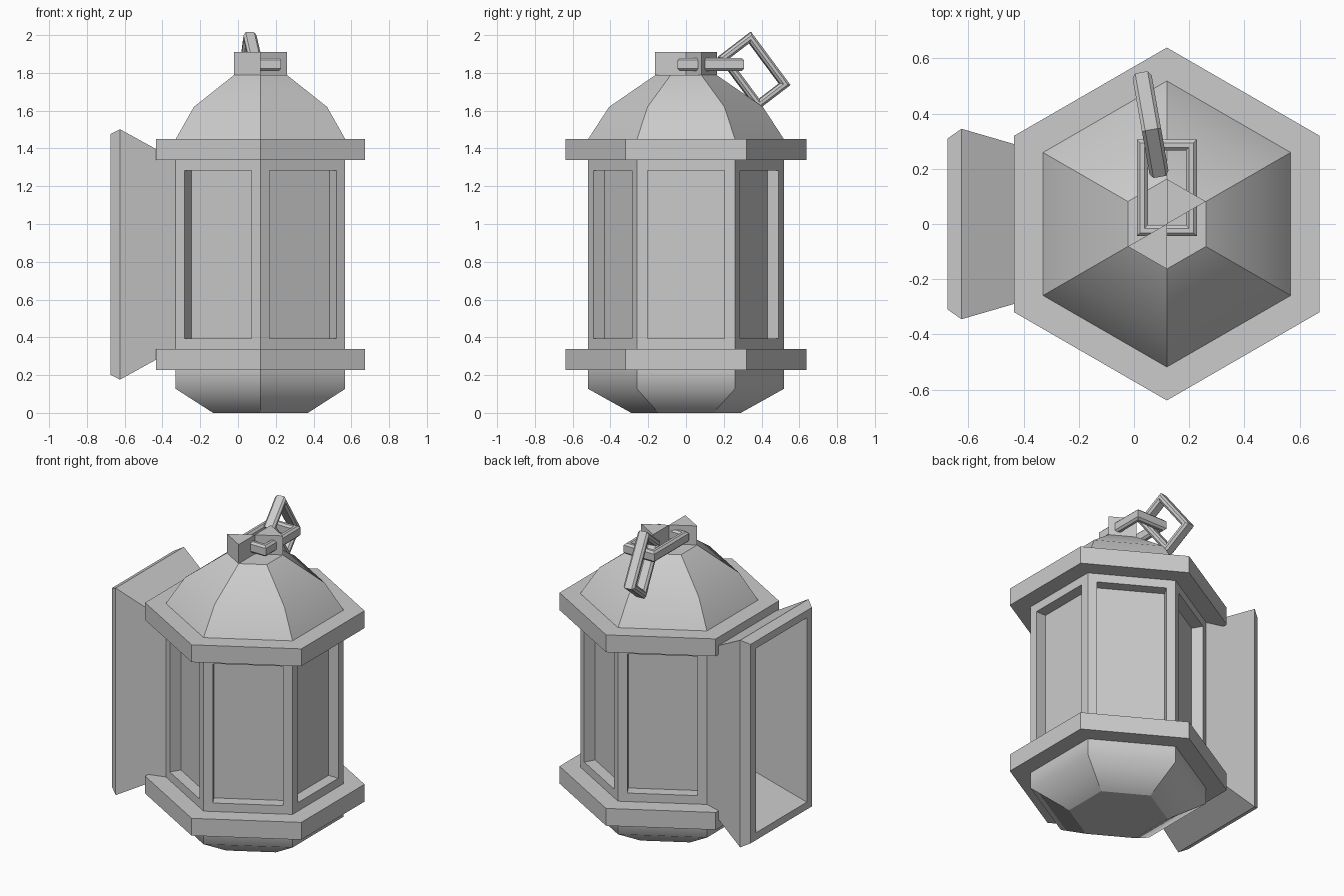
import bpy, bmesh
from math import radians, sin, cos, copysign
from mathutils import Matrix, Vector, Euler

if "Cube" in bpy.data.objects:
    bpy.data.objects.remove(bpy.data.objects["Cube"])

CX = 0.119                      # axis of the hexagonal lantern
ZC = 0.839                      # mid height of the side panels


def finish(name, bm):
    bmesh.ops.recalc_face_normals(bm, faces=bm.faces)
    me = bpy.data.meshes.new(name)
    bm.to_mesh(me)
    bm.free()
    ob = bpy.data.objects.new(name, me)
    bpy.context.collection.objects.link(ob)
    return ob


def hex_point(i, r, z):
    a = radians(30 + 60 * i)
    return Vector((CX + r * cos(a), r * sin(a), z))


# Lantern shell: base, collars, walls and roof as one six-sided profile
profile = [(.29, 0), (.518, .127), (.518, .228), (.639, .228), (.639, .339),
           (.518, .339), (.518, 1.339), (.639, 1.339), (.639, 1.45),
           (.518, 1.45), (.407, 1.62), (.163, 1.788)]
bm = bmesh.new()
rings = [[bm.verts.new(hex_point(i, r, z)) for i in range(6)] for r, z in profile]
walls = []
for k, (lo, hi) in enumerate(zip(rings, rings[1:])):
    for i in range(6):
        j = (i + 1) % 6
        f = bm.faces.new((lo[i], lo[j], hi[j], hi[i]))
        if k == 5:
            walls.append(f)
bm.faces.new(rings[0][::-1])
bm.faces.new(rings[-1])
bm.normal_update()

# Recessed windows on five walls
opening = min(walls, key=lambda f: f.calc_center_median().x)
for f in walls:
    if f is not opening:
        bmesh.ops.inset_individual(bm, faces=[f], thickness=.077, depth=0)
        out = bmesh.ops.extrude_discrete_faces(bm, faces=[f])["faces"][0]
        n = f.normal.copy() if f.is_valid else out.normal.copy()
        c = out.calc_center_median() - Vector((CX, 0, ZC))
        n = Vector((c.x, c.y, 0)).normalized()
        bmesh.ops.translate(bm, verts=out.verts[:], vec=-.07 * n)

# Flared hollow opening on the left wall
face = opening
for x, hy, hz in [(-.625, .345, .663), (-.675, .31, .637),
                  (-.675, .258, .59), (CX - .449 + .07, .183, .423)]:
    face = bmesh.ops.extrude_discrete_faces(bm, faces=[face])["faces"][0]
    for v in face.verts:
        v.co = (x, copysign(hy, v.co.y), ZC + copysign(hz, v.co.z - ZC))

# Soft shading across the base and roof bends only
for f in bm.faces:
    f.smooth = True
for e in bm.edges:
    e.smooth = any(all(abs(v.co.z - z) < 1e-4 for v in e.verts) for z in (.127, 1.62))
finish("lantern_shell", bm)

# Two wedge-shaped lugs on the roof
for name, i in (("back_lug", 0), ("front_lug", 3)):
    bm = bmesh.new()
    tri = [Vector((CX, 0, 1.788)), hex_point(i, .163, 1.788), hex_point(i + 1, .163, 1.788)]
    f = bm.faces.new([bm.verts.new(p) for p in tri])
    ext = bmesh.ops.extrude_face_region(bm, geom=[f], use_keep_orig=True)["geom"]
    bmesh.ops.translate(bm, vec=(0, 0, .122),
                        verts=[g for g in ext if isinstance(g, bmesh.types.BMVert)])
    finish(name, bm)


# Rectangular chain link with a chamfered bar
def link(name, matrix, hx=.109, hy=.175, w=.04, h=.035, b=.012):
    section = [(b, -h), (0, b - h), (0, h - b), (b, h),
               (w - b, h), (w, h - b), (w, b - h), (w - b, -h)]
    bm = bmesh.new()
    loops = [[bm.verts.new((sx * (hx - o), sy * (hy - o), z)) for o, z in section]
             for sx, sy in ((1, 1), (-1, 1), (-1, -1), (1, -1))]
    for k in range(4):
        a, c = loops[k], loops[(k + 1) % 4]
        for i in range(8):
            j = (i + 1) % 8
            bm.faces.new((a[i], a[j], c[j], c[i]))
    bm.transform(matrix)
    finish(name, bm)


link("flat_link", Matrix.Translation((CX, .131, 1.845)))
link("hanging_link", Matrix.Translation((.06, .36, 1.81))
     @ Matrix.Rotation(radians(10), 4, 'Z')
     @ Matrix.Rotation(radians(-53), 4, 'X')
     @ Matrix.Rotation(radians(90), 4, 'Y'))
